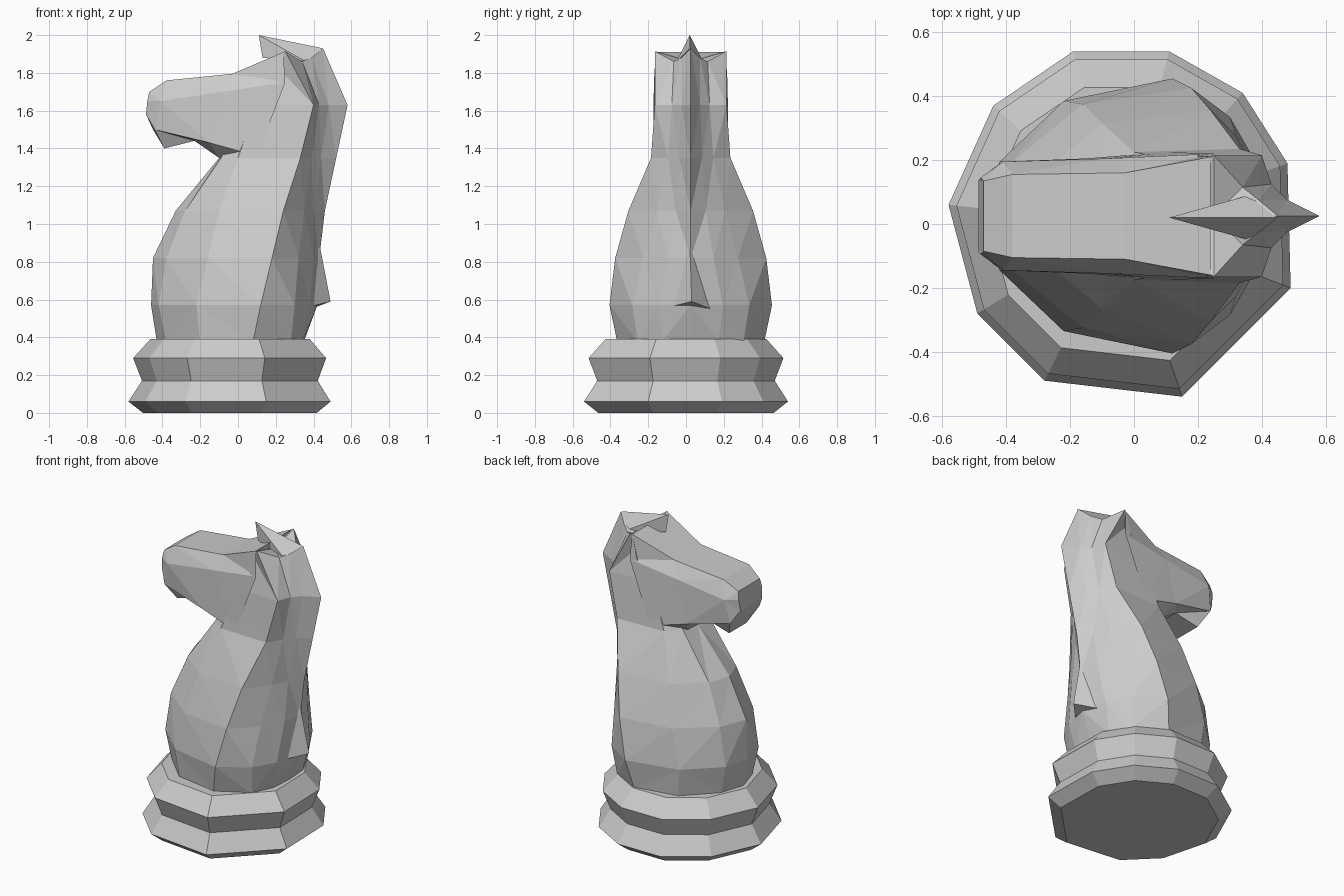
import bpy, bmesh

if "Cube" in bpy.data.objects:
    bpy.data.objects.remove(bpy.data.objects["Cube"])

CY = 0.025  # the figure's symmetry plane


def finish(name, bm):
    bmesh.ops.triangulate(bm, faces=[f for f in bm.faces if len(f.verts) > 3])
    bmesh.ops.recalc_face_normals(bm, faces=bm.faces)
    mesh = bpy.data.meshes.new(name)
    bm.to_mesh(mesh)
    bm.free()
    obj = bpy.data.objects.new(name, mesh)
    bpy.context.collection.objects.link(obj)
    return obj


def loft(name, rings, peak=None):
    """Skin closed rings of points; the last cap can rise to a peak point."""
    bm = bmesh.new()
    vs = [[bm.verts.new(p) for p in ring] for ring in rings]
    n = len(vs[0])
    for a, b in zip(vs, vs[1:]):
        for i in range(n):
            j = (i + 1) % n
            bm.faces.new((a[i], a[j], b[j], b[i]))
    bm.faces.new(vs[0][::-1])
    if peak:
        c = bm.verts.new(peak)
        for i in range(n):
            bm.faces.new((vs[-1][i], vs[-1][(i + 1) % n], c))
    else:
        bm.faces.new(vs[-1])
    return finish(name, bm)


def hull(name, points):
    bm = bmesh.new()
    for p in points:
        bm.verts.new(p)
    bmesh.ops.convex_hull(bm, input=bm.verts)
    return finish(name, bm)


def mirrored(half):
    """Complete a half ring across the symmetry plane."""
    left = [(x, CY - y, z) for x, y, z in half]
    right = [(x, CY + y, z) for x, y, z in reversed(half) if y > 0]
    return left + right


# Base: one uneven ten-sided outline, scaled at each level
outline = [(-.58, .06), (-.44, .37), (-.19, .54), (.11, .54), (.34, .41),
           (.48, .19), (.49, -.20), (.15, -.54), (-.28, -.49), (-.49, -.28)]
levels = [(0, .86), (.06, 1), (.17, .87), (.29, .955), (.39, .79)]
loft("base", [[(-.03 + (x + .03) * s, y * s, z) for x, y in outline]
              for z, s in levels])

# Body and neck: front, chest, side, rear edge, two groove points, mane ridge
sections = [
    (.38, (-.43, 0), (-.38, .16), (-.20, .34), (.08, .39), (.28, .28), (.34, .15), (.35, 0)),
    (.57, (-.46, 0), (-.42, .17), (-.22, .36), (.12, .43), (.30, .31), (.38, .17), (.42, 0)),
    (.82, (-.45, 0), (-.38, .17), (-.16, .35), (.18, .40), (.32, .25), (.40, .12), (.43, 0)),
    (1.07, (-.33, 0), (-.28, .14), (-.10, .29), (.24, .33), (.35, .18), (.40, .08), (.46, 0)),
    (1.35, (-.10, 0), (-.09, .13), (.00, .20), (.33, .21), (.39, .12), (.44, .06), (.52, 0)),
    (1.63, (.05, 0), (.05, .10), (.10, .18), (.40, .19), (.43, .10), (.48, .05), (.58, 0)),
]
rings = [mirrored([(x, y, z) for x, y in pts]) for z, *pts in sections]
rings.append(mirrored([(.10, 0, 1.84), (.12, .08, 1.85), (.17, .14, 1.87),
                       (.25, .19, 1.915), (.34, .09, 1.86), (.39, .05, 1.88),
                       (.45, 0, 1.93)]))
loft("body_and_neck", rings, peak=(.25, CY, 1.86))

# Head: muzzle to cheeks; each half ring is top, brow, jaw, chin
head = [
    [(-.47, .11, 1.70), (-.48, .12, 1.65), (-.487, .11, 1.58), (-.45, .09, 1.50)],
    [(-.38, .13, 1.76), (-.41, .17, 1.65), (-.44, .15, 1.50), (-.39, .09, 1.40)],
    [(-.03, .135, 1.795), (-.08, .18, 1.70), (-.15, .18, 1.43), (-.23, .08, 1.44)],
    [(.24, .185, 1.91), (.25, .195, 1.75), (.10, .20, 1.36), (-.10, .10, 1.35)],
]
loft("head", [mirrored(h) for h in head])

# Forelock crest between the ears
hull("forelock", [(.11, .02, 2.0), (.45, .02, 1.93), (.36, -.05, 1.86),
                  (.36, .09, 1.86), (.13, .02, 1.88)])

# Mane end jutting out at the lower back
hull("mane_end", [(.43, .02, .90), (.49, .03, .59), (.36, .16, .54),
                  (.37, -.09, .56), (.30, .03, .60)])
